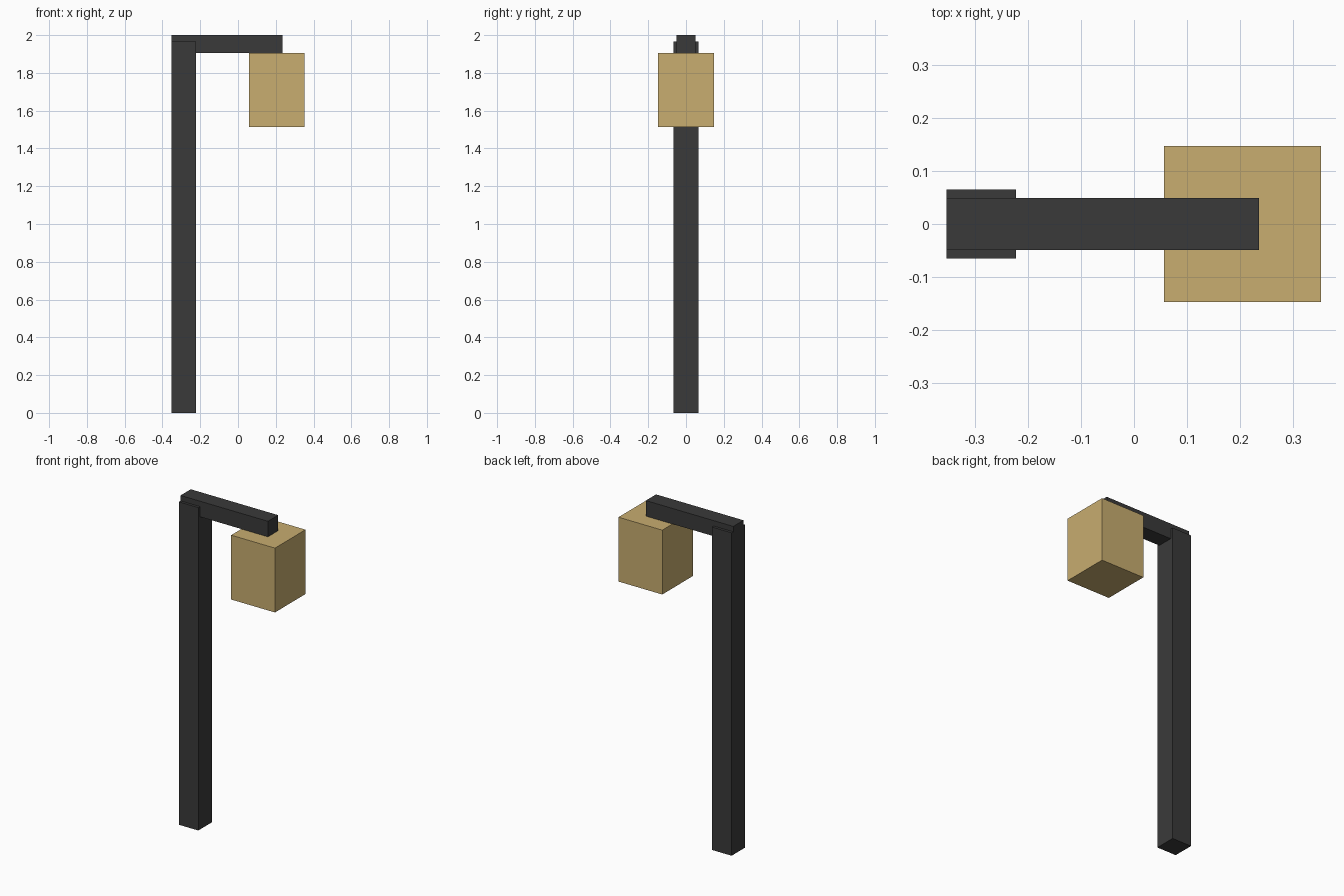
import bpy
import bmesh
from mathutils import Vector

cube = bpy.data.objects.get("Cube")
if cube:
    bpy.data.objects.remove(cube, do_unlink=True)


def make_material(name, rgb):
    mat = bpy.data.materials.new(name)
    mat.use_nodes = True
    color = (*rgb, 1.0)
    mat.diffuse_color = color
    mat.node_tree.nodes["Principled BSDF"].inputs["Base Color"].default_value = color
    return mat


def make_box(name, low, high, mat):
    """Box spanning two opposite corners, with its origin at the centre."""
    low, high = Vector(low), Vector(high)
    mesh = bpy.data.meshes.new(name)
    bm = bmesh.new()
    bmesh.ops.create_cube(bm, size=1)
    bmesh.ops.scale(bm, vec=high - low, verts=bm.verts)
    bm.to_mesh(mesh)
    bm.free()
    mesh.materials.append(mat)
    obj = bpy.data.objects.new(name, mesh)
    obj.location = (low + high) / 2
    bpy.context.collection.objects.link(obj)
    return obj


dark_metal = make_material("dark_grey_metal", (0.042, 0.042, 0.042))
warm_lamp = make_material("warm_tan_lamp", (0.578, 0.418, 0.162))

arm_bottom = 1.905

# Upright post
make_box("post", (-0.353, -0.065, 0), (-0.222, 0.065, 1.967), dark_metal)

# Horizontal arm, flush with the outer side of the post
make_box("arm", (-0.353, -0.049, arm_bottom), (0.236, 0.049, 2), dark_metal)

# Lamp block hanging under the end of the arm
make_box("lamp", (0.057, -0.147, 1.513), (0.352, 0.147, arm_bottom), warm_lamp)
